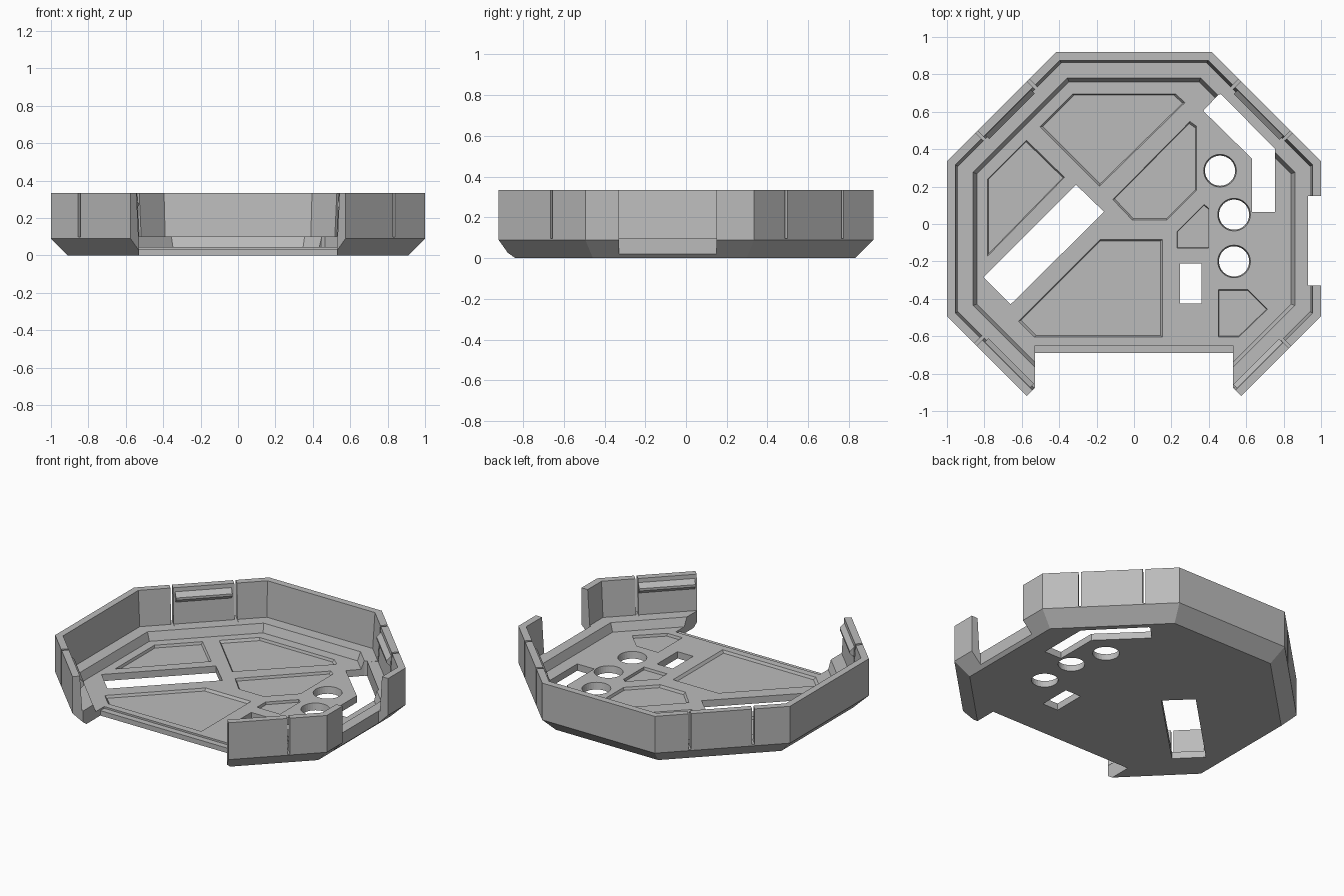
import bpy, bmesh, math
from mathutils import Vector

if "Cube" in bpy.data.objects:
    bpy.data.objects.remove(bpy.data.objects["Cube"], do_unlink=True)

grey = bpy.data.materials.new("plain grey")
grey.use_nodes = True
grey.diffuse_color = (0.5, 0.5, 0.5, 1)
grey.node_tree.nodes["Principled BSDF"].inputs["Base Color"].default_value = (0.5, 0.5, 0.5, 1)

CY = -0.08          # centre of the octagon along y
FLOOR, LEDGE, TOP = 0.045, 0.10, 0.335


def loft(name, rings):
    """Closed solid through rings that have equal point counts."""
    bm = bmesh.new()
    loops = [[bm.verts.new(p) for p in ring] for ring in rings]
    n = len(loops[0])
    for a, b in zip(loops, loops[1:]):
        for i in range(n):
            bm.faces.new((a[i], a[(i + 1) % n], b[(i + 1) % n], b[i]))
    bm.faces.new(loops[0])
    bm.faces.new(loops[-1])
    bmesh.ops.recalc_face_normals(bm, faces=bm.faces)
    mesh = bpy.data.meshes.new(name)
    bm.to_mesh(mesh)
    bm.free()
    mesh.materials.append(grey)
    obj = bpy.data.objects.new(name, mesh)
    bpy.context.collection.objects.link(obj)
    return obj


def octagon(r, z):
    k = r / math.cos(math.pi / 8)
    angles = [math.pi / 8 + i * math.pi / 4 for i in range(8)]
    return [(k * math.cos(a), CY + k * math.sin(a), z) for a in angles]


def prism(pts, z0, z1, shrink=1.0):
    """Upright prism whose lower outline is shrunk about its centre."""
    c = sum((Vector(p) for p in pts), Vector((0, 0))) / len(pts)
    low = [c + (Vector(p) - c) * shrink for p in pts]
    return loft("cutter", [[(p[0], p[1], z0) for p in low], [(p[0], p[1], z1) for p in pts]])


def box(x0, x1, y0, y1, z0, z1):
    return prism([(x0, y0), (x1, y0), (x1, y1), (x0, y1)], z0, z1)


def on_wall(angle, r, t):
    """Point at distance r from the centre and t along the wall."""
    a = math.radians(angle)
    return (r * math.cos(a) - t * math.sin(a), CY + r * math.sin(a) + t * math.cos(a))


def cut(target, cutter):
    cutter.hide_render = True
    mod = target.modifiers.new("cut", "BOOLEAN")
    mod.operation, mod.solver, mod.object = "DIFFERENCE", "EXACT", cutter
    bpy.context.view_layer.objects.active = target
    bpy.ops.object.modifier_apply(modifier=mod.name)
    bpy.data.objects.remove(cutter, do_unlink=True)


# Octagonal tray: chamfered base, thin wall, inner ledge and floor
profile = [(0.91, 0), (1, 0.09), (1, TOP), (0.955, TOP), (0.94, LEDGE), (0.86, LEDGE), (0.84, FLOOR)]
tray = loft("tray", [octagon(r, z) for r, z in profile])

# Open front with wall tips, lowered sill, and side opening
half = [(0.53, -0.69), (0.53, -0.875), (0.57, -0.915), (0.85, -1.195)]
cut(tray, prism(half + [(-x, y) for x, y in reversed(half)], -0.1, 0.5))
cut(tray, box(-0.53, 0.53, -0.8, -0.65, 0.033, 0.09))
cut(tray, box(0.93, 1.1, -0.33, 0.15, -0.1, 0.5))

# Recessed floor panels
panels = [
    [(-0.33, 0.695), (0.225, 0.695), (0.275, 0.65), (-0.185, 0.2), (-0.505, 0.52)],
    [(-0.575, 0.45), (-0.37, 0.25), (-0.785, -0.175), (-0.785, 0.24)],
    [(0.3, 0.55), (0.335, 0.525), (0.335, 0.18), (0.175, 0.02), (-0.01, 0.02), (-0.115, 0.13)],
    [(0.375, 0.105), (0.4, 0.085), (0.4, -0.13), (0.23, -0.13), (0.23, -0.04)],
    [(-0.18, -0.08), (0.155, -0.08), (0.155, -0.605), (-0.535, -0.605), (-0.62, -0.52)],
    [(0.45, -0.35), (0.61, -0.35), (0.715, -0.455), (0.56, -0.605), (0.45, -0.605)],
]
for pts in panels:
    cut(tray, prism(pts, 0.028, FLOOR + 0.003, 0.96))

# Through openings: slanted slot, small window, bent slot, round holes
cut(tray, prism([(-0.31, 0.21), (-0.16, 0.065), (-0.66, -0.43), (-0.805, -0.285)], -0.1, 0.2))
cut(tray, box(0.245, 0.36, -0.425, -0.21, -0.1, 0.2))
cut(tray, prism([(0.37, 0.605), (0.63, 0.35), (0.63, 0.065), (0.755, 0.065),
                 (0.755, 0.4), (0.465, 0.695), (0.45, 0.69)], -0.1, 0.2))
for cx, cy in [(0.46, 0.285), (0.535, 0.05), (0.535, -0.2)]:
    ring = [(cx + 0.088 * math.cos(i * math.pi / 16), cy + 0.088 * math.sin(i * math.pi / 16))
            for i in range(32)]
    cut(tray, prism(ring, -0.01, FLOOR + 0.005, 0.9))

# Slits that free a clip tab in each diagonal wall, and its inner ridge
slits = {"back_left": (45, (-0.19, 0.2)), "back_right": (135, (-0.2, 0.19)),
         "front_left": (-45, (0.18,)), "front_right": (-135, (-0.2,))}
for side, (angle, places) in slits.items():
    for t in places:
        corners = [(0.9, t - 0.008), (1.1, t - 0.008), (1.1, t + 0.008), (0.9, t + 0.008)]
        cut(tray, prism([on_wall(angle, r, s) for r, s in corners], 0.098, 0.5))
    section = [(0.96, 0.315), (0.925, 0.28), (0.925, 0.265), (0.955, 0.235), (0.97, 0.27)]
    loft("clip_ridge_" + side,
         [[(*on_wall(angle, r, t), z) for r, z in section] for t in (-0.175, 0.17)])
